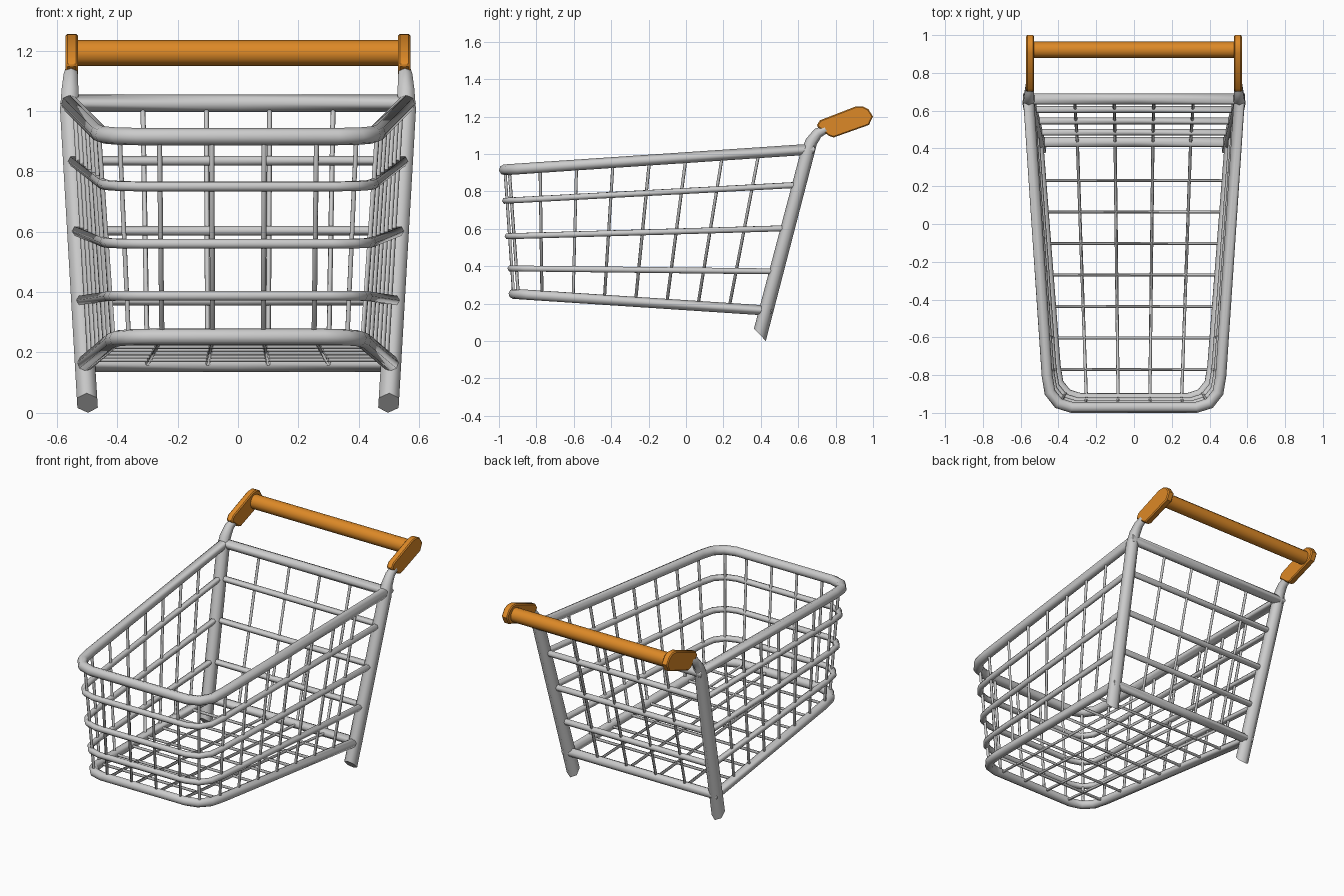
import bpy, bmesh, math
from mathutils import Vector as V

if "Cube" in bpy.data.objects:
    bpy.data.objects.remove(bpy.data.objects["Cube"])


def tube(bm, pts, radii, n=6, ref=None, start=None):
    """Mitred n-sided tube along a point list."""
    pts = [V(p) for p in pts]
    if not isinstance(radii, (list, tuple)):
        radii = [radii] * len(pts)
    dirs = [(b - a).normalized() for a, b in zip(pts, pts[1:])]
    a = V(ref) if ref else dirs[0].cross(V((0, 0, 1)))
    a = (a - dirs[0] * a.dot(dirs[0])).normalized()
    prev = None
    for i, p in enumerate(pts):
        d = dirs[max(i - 1, 0)]
        nrm = (d + dirs[min(i, len(dirs) - 1)]).normalized()
        if i == 0 and start:
            nrm = V(start)
        b = d.cross(a)
        ring = []
        for k in range(n):
            t = math.tau * k / n
            o = (a * math.cos(t) + b * math.sin(t)) * radii[i]
            o -= d * (o.dot(nrm) / d.dot(nrm))
            ring.append(bm.verts.new(p + o))
        if prev:
            for k in range(n):
                j = (k + 1) % n
                bm.faces.new((prev[k], prev[j], ring[j], ring[k]))
        else:
            bm.faces.new(ring[::-1])
        prev = ring
        if 0 < i < len(dirs):
            a = dirs[i - 1].rotation_difference(dirs[i]) @ a
    bm.faces.new(prev)


def finish(bm, name, mat=None, angle=61):
    bmesh.ops.recalc_face_normals(bm, faces=bm.faces)
    me = bpy.data.meshes.new(name)
    bm.to_mesh(me)
    bm.free()
    ob = bpy.data.objects.new(name, me)
    bpy.context.collection.objects.link(ob)
    if mat:
        me.materials.append(mat)
    bpy.ops.object.select_all(action='DESELECT')
    ob.select_set(True)
    bpy.context.view_layer.objects.active = ob
    bpy.ops.object.shade_smooth_by_angle(angle=math.radians(angle))
    return ob


# basket hoops: front half width, front y, front z, back half width, back y, back z, radius, sides
HOOPS = {
    "basket_rim":        (.460, -.971, .915, .558, .662, 1.025, .029, 8),
    "upper_hoop":        (.450, -.966, .750, .547, .606, .835, .018, 6),
    "middle_hoop":       (.440, -.952, .560, .534, .546, .603, .018, 6),
    "lower_hoop":        (.428, -.937, .388, .520, .486, .372, .018, 6),
    "basket_floor_hoop": (.415, -.922, .252, .507, .434, .163, .027, 8),
}


def side(name, y):
    """Point on the straight right side of a hoop."""
    wf, yf, zf, wb, yb, zb = HOOPS[name][:6]
    t = (y - yf - .17) / (yb - yf - .17)
    return V((wf + (wb - wf) * t, y, zf + (zb - zf) * (y - yf) / (yb - yf)))


def mirror(p):
    return V((-p[0], p[1], p[2]))


for name, (wf, yf, zf, wb, yb, zb, r, n) in HOOPS.items():
    half = [(wb, yb), (wf, yf + .17), (wf - .015, yf + .08), (wf - .06, yf + .022), (wf - .13, yf)]
    half = [V((x, y, zf + (zb - zf) * (y - yf) / (yb - yf))) for x, y in half]
    mid = V((0, yb, zb))
    bm = bmesh.new()
    tube(bm, [mid] + half + [mirror(p) for p in half[::-1]] + [mid], r, n)
    finish(bm, name)

# wires running down one side, across the floor and up the other
bm = bmesh.new()
for i in range(7):
    top = side("basket_rim", -.78 + .195 * i)
    low = side("basket_floor_hoop", -.77 + .1667 * i)
    tube(bm, [top, low, mirror(low), mirror(top)], .0085)
finish(bm, "cross_wires")

# wires running down the front, along the floor and up the back
bm = bmesh.new()
for k in (-1, -1 / 3, 1 / 3, 1):
    tube(bm, [(.26 * k, -.968, .915), (.252 * k, -.922, .252),
              (.30 * k, .434, .163), (.315 * k, .660, 1.025)], .0085)
finish(bm, "lengthwise_wires")

# short wires at the rounded front corners
bm = bmesh.new()
for s in (-1, 1):
    tube(bm, [(.392 * s, -.945, .915), (.362 * s, -.897, .252)], .0085)
finish(bm, "corner_wires")

# rear posts bending into the handle, with a slanted foot cut
for s, label in ((-1, "left"), (1, "right")):
    bm = bmesh.new()
    tube(bm, [(.499 * s, .395, .033), (.557 * s, .648, 1.0), (.556 * s, .670, 1.065),
              (.554 * s, .705, 1.112), (.551 * s, .770, 1.143)],
         [.039, .037, .032, .027, .019], 6, (0, 1, 0), (0, -.714, -.7))
    finish(bm, label + "_rear_post")

# orange handle
orange = bpy.data.materials.new("handle_orange")
orange.diffuse_color = (.72, .25, .02, 1)
orange.use_nodes = True
orange.node_tree.nodes["Principled BSDF"].inputs["Base Color"].default_value = orange.diffuse_color
bm = bmesh.new()
tube(bm, [(-.54, .922, 1.192), (.54, .922, 1.192)], .043, 12)
finish(bm, "handle_bar", orange)

# end brackets of the handle
PROFILE = [(.698, 1.15), (.716, 1.18), (.905, 1.253), (.945, 1.255), (.975, 1.24),
           (1.0, 1.2), (.978, 1.155), (.789, 1.088), (.765, 1.096)]
for s, label in ((-1, "left"), (1, "right")):
    bm = bmesh.new()
    face = bm.faces.new([bm.verts.new((.53 * s, y, z)) for y, z in PROFILE])
    ext = bmesh.ops.extrude_face_region(bm, geom=[face])["geom"]
    bmesh.ops.translate(bm, vec=(.041 * s, 0, 0), verts=[v for v in ext if isinstance(v, bmesh.types.BMVert)])
    ob = finish(bm, label + "_handle_bracket", orange, 40)
    bev = ob.modifiers.new("soft_edge", 'BEVEL')
    bev.width = .006
    bev.segments = 1
    bev.limit_method = 'ANGLE'
    bev.angle_limit = math.radians(60)
